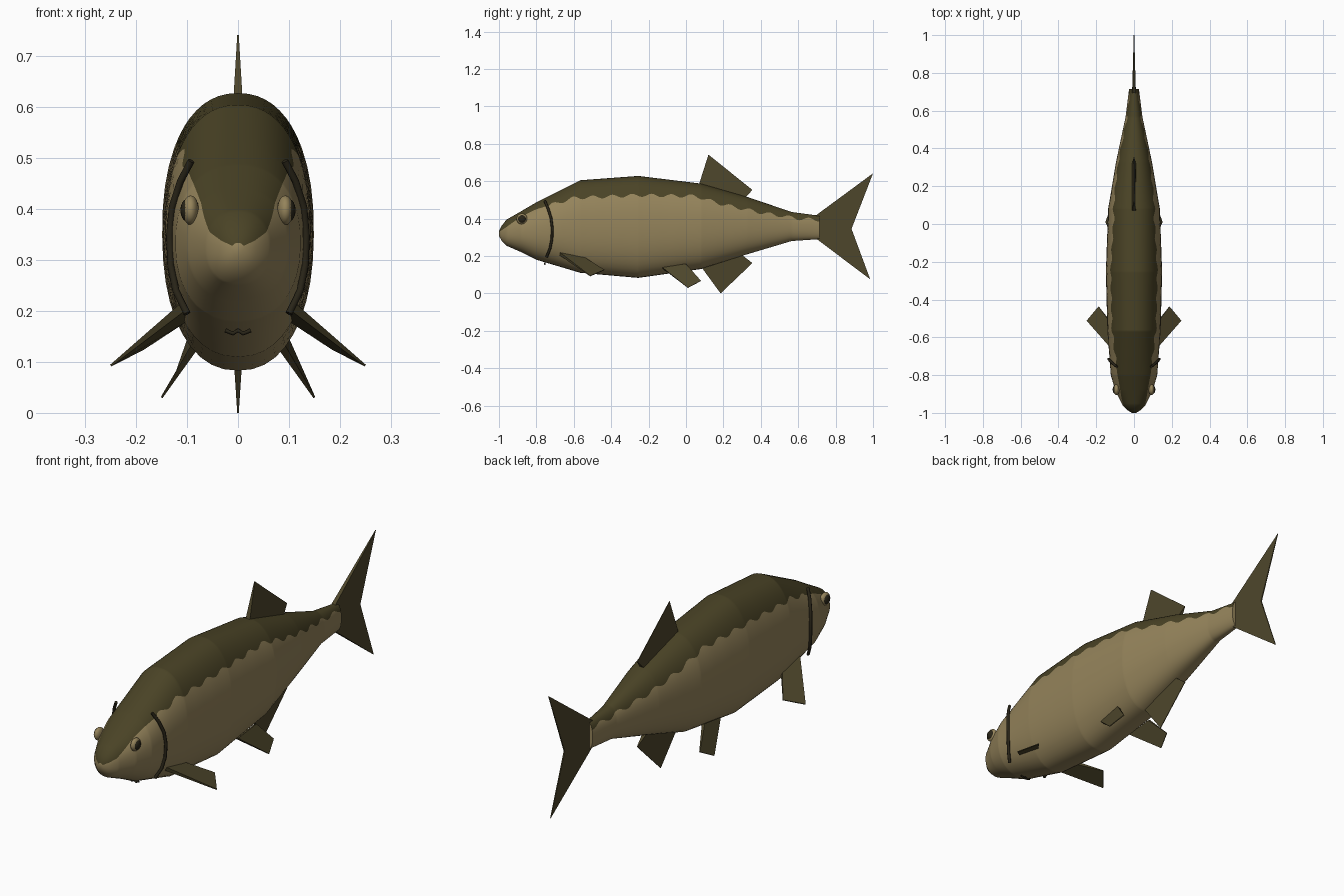
import bpy, bmesh, math
from mathutils import Vector

cube = bpy.data.objects.get("Cube")
if cube:
    bpy.data.objects.remove(cube)


def material(name, rgb):
    m = bpy.data.materials.new(name)
    m.use_nodes = True
    m.diffuse_color = (*rgb, 1)
    m.node_tree.nodes["Principled BSDF"].inputs["Base Color"].default_value = (*rgb, 1)
    return m


TAN = material("tan flank", (0.30, 0.23, 0.105))
OLIVE = material("olive back", (0.068, 0.056, 0.019))
FIN = material("fin brown", (0.075, 0.061, 0.024))
DARK = material("dark line", (0.022, 0.018, 0.009))


def finish(name, bm, mats, smooth=None):
    bmesh.ops.recalc_face_normals(bm, faces=bm.faces)
    mesh = bpy.data.meshes.new(name)
    bm.to_mesh(mesh)
    bm.free()
    for m in mats:
        mesh.materials.append(m)
    obj = bpy.data.objects.new(name, mesh)
    bpy.context.collection.objects.link(obj)
    if smooth:
        bpy.ops.object.select_all(action="DESELECT")
        obj.select_set(True)
        bpy.context.view_layer.objects.active = obj
        bpy.ops.object.shade_smooth_by_angle(angle=math.radians(smooth))
    return obj


def lerp_table(table, y):
    for a, b in zip(table, table[1:]):
        if y <= b[0]:
            t = (y - a[0]) / (b[0] - a[0])
            return [p + (q - p) * t for p, q in zip(a[1:], b[1:])]
    return list(table[-1][1:])


# Body sections: y, half width, belly height, back height
SECTIONS = [(-1, 0.012, 0.308, 0.334), (-0.985, 0.035, 0.28, 0.362),
            (-0.96, 0.06, 0.255, 0.394), (-0.88, 0.1, 0.22, 0.44),
            (-0.8, 0.123, 0.18, 0.487), (-0.565, 0.141, 0.11, 0.605),
            (-0.255, 0.149, 0.083, 0.628), (0.08, 0.137, 0.13, 0.587),
            (0.33, 0.095, 0.21, 0.515), (0.565, 0.045, 0.28, 0.435),
            (0.715, 0.026, 0.29, 0.415)]
# Height of the edge between back and flank colour
EDGE = [(-1, 0.328), (-0.96, 0.355), (-0.88, 0.412), (-0.8, 0.45), (-0.6, 0.51),
        (-0.25, 0.525), (0.05, 0.52), (0.2, 0.475), (0.4, 0.432), (0.6, 0.4), (0.715, 0.392)]
POWER = 2.25
LOW, HIGH = 14, 9


def section(y):
    hw, zb, zt = lerp_table(SECTIONS, y)
    mid, hh = (zb + zt) / 2, (zt - zb) / 2
    edge = lerp_table(EDGE, y)[0]
    if y > -0.72:
        edge += 0.009 * math.sin(y * math.tau / 0.105)
    s = max(-0.9, min(0.93, (edge - mid) / hh))
    t_edge = math.asin(math.copysign(abs(s) ** (POWER / 2), s))
    q = math.pi / 2
    angles = [-q + (t_edge + q) * i / LOW for i in range(LOW)]
    angles += [t_edge + (q - t_edge) * i / HIGH for i in range(HIGH + 1)]
    half = []
    for t in angles:
        x = hw * abs(math.cos(t)) ** (2 / POWER)
        z = mid + hh * math.copysign(abs(math.sin(t)) ** (2 / POWER), math.sin(t))
        half.append(Vector((x, y, z)))
    mirrored = [Vector((-p.x, p.y, p.z)) for p in half[-2:0:-1]]
    return half + mirrored


# Body loft, with the back coloured above the wavy edge
stations = {s[0] for s in SECTIONS}
stations |= {round(-0.95 + 0.0105 * i, 4) for i in range(158)}
bm = bmesh.new()
rings = [[bm.verts.new(p) for p in section(y)] for y in sorted(stations)]
count = len(rings[0])
top = LOW + HIGH
for a, b in zip(rings, rings[1:]):
    for i in range(count):
        j = (i + 1) % count
        face = bm.faces.new((a[i], a[j], b[j], b[i]))
        face.material_index = int(LOW <= i < top + HIGH)
bm.faces.new(rings[0])
bm.faces.new(rings[-1])
finish("body", bm, [TAN, OLIVE], 40)


# Fins: a flat outline given thickness that tapers from root to tip
def fin(name, corners, thick):
    pts = [Vector(c) for c in corners]
    normal = (pts[1] - pts[0]).cross(pts[-1] - pts[0]).normalized()
    bm = bmesh.new()
    sides = [[bm.verts.new(p + normal * t * s) for p, t in zip(pts, thick)] for s in (1, -1)]
    bm.faces.new(sides[0])
    bm.faces.new(sides[1][::-1])
    for i in range(len(pts)):
        j = (i + 1) % len(pts)
        bm.faces.new((sides[0][i], sides[1][i], sides[1][j], sides[0][j]))
    return finish(name, bm, [FIN])


ROOT, TIP = 0.01, 0.0015
fin("dorsal_fin", [(0, 0.06, 0.55), (0, 0.075, 0.6), (0, 0.12, 0.742), (0, 0.355, 0.553),
                   (0, 0.32, 0.515), (0, 0.3, 0.48)],
    [ROOT, ROOT, TIP, TIP, ROOT, ROOT])
fin("anal_fin", [(0, 0.07, 0.17), (0, 0.09, 0.13), (0, 0.185, 0), (0, 0.355, 0.162),
                 (0, 0.3, 0.205), (0, 0.28, 0.24)],
    [ROOT, ROOT, TIP, TIP, ROOT, ROOT])
fin("tail_fin", [(0, 0.66, 0.35), (0, 0.685, 0.41), (0, 1, 0.642), (0, 0.885, 0.345),
                 (0, 0.985, 0.075), (0, 0.7, 0.29)],
    [ROOT, ROOT, TIP, 0.003, TIP, ROOT])

# Paired fins, eyes and gill lines
for side, s in (("left", 1), ("right", -1)):
    fin(side + "_pectoral_fin",
        [(s * 0.1, -0.68, 0.215), (s * 0.105, -0.545, 0.187),
         (s * 0.187, -0.437, 0.125), (s * 0.25, -0.512, 0.093)],
        [0.009, 0.009, 0.002, 0.002])
    fin(side + "_pelvic_fin",
        [(s * 0.082, -0.125, 0.135), (s * 0.088, 0, 0.155),
         (s * 0.125, 0.08, 0.067), (s * 0.15, 0.01, 0.03)],
        [0.008, 0.008, 0.002, 0.002])

    for part, x, rx, r, mat in (("eye", 0.093, 0.016, 0.029, TAN),
                                ("pupil", 0.1, 0.013, 0.022, DARK)):
        bm = bmesh.new()
        bmesh.ops.create_uvsphere(bm, u_segments=20, v_segments=12, radius=1)
        for v in bm.verts:
            v.co = Vector((s * x + v.co.x * rx, -0.877 + v.co.y * r, 0.398 + v.co.z * r))
        for f in bm.faces:
            f.smooth = True
        finish(f"{side}_{part}", bm, [mat])


def line(name, points, radius):
    curve = bpy.data.curves.new(name, "CURVE")
    curve.dimensions = "3D"
    curve.bevel_depth = radius
    curve.bevel_resolution = 2
    curve.use_fill_caps = True
    spline = curve.splines.new("POLY")
    spline.points.add(len(points) - 1)
    for p, co in zip(spline.points, points):
        p.co = (*co, 1)
    curve.materials.append(DARK)
    obj = bpy.data.objects.new(name, curve)
    bpy.context.collection.objects.link(obj)
    bpy.ops.object.select_all(action="DESELECT")
    obj.select_set(True)
    bpy.context.view_layer.objects.active = obj
    bpy.ops.object.convert(target="MESH")


GILL = [(0.092, -0.755, 0.495), (0.113, -0.738, 0.455), (0.129, -0.722, 0.405),
        (0.134, -0.715, 0.35), (0.132, -0.717, 0.29), (0.122, -0.727, 0.24), (0.1, -0.745, 0.195)]
for side, s in (("left", 1), ("right", -1)):
    line(side + "_gill_line", [(s * x, y, z) for x, y, z in GILL], 0.007)

# Small throat fold under the head
line("throat_fold", [(-0.025, -0.755, 0.162), (-0.01, -0.755, 0.156), (0, -0.755, 0.162),
                     (0.01, -0.755, 0.156), (0.025, -0.755, 0.162)], 0.004)
